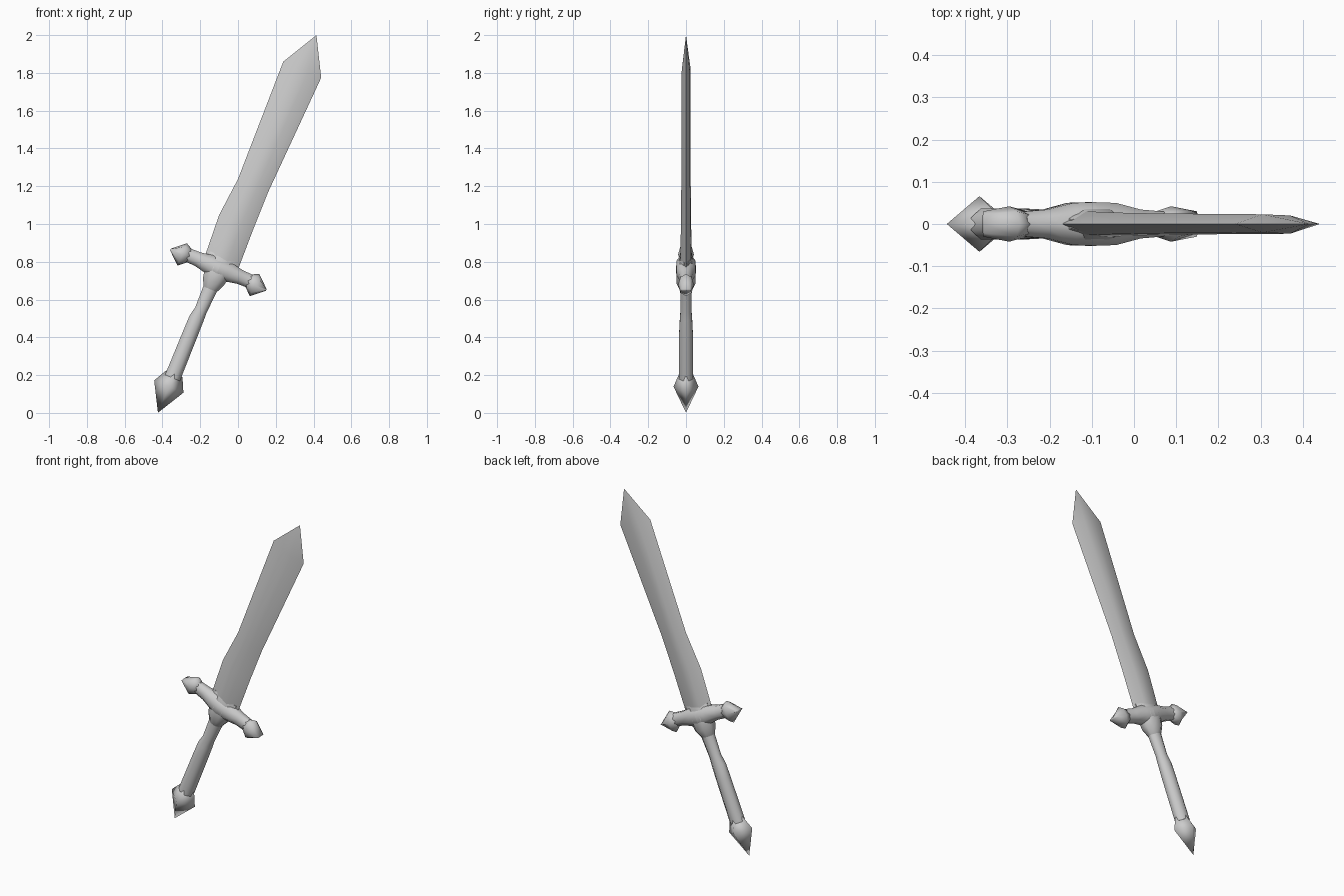
import bpy, bmesh, math
from mathutils import Matrix

cube = bpy.data.objects.get("Cube")
if cube:
    bpy.data.objects.remove(cube, do_unlink=True)

# One steel grey for the whole weapon
steel = bpy.data.materials.new("steel_grey")
steel.use_nodes = True
colour = (0.6, 0.6, 0.6, 1)
steel.diffuse_color = colour
steel.node_tree.nodes["Principled BSDF"].inputs["Base Color"].default_value = colour

# The sword is made upright, then leaned towards +x
LEAN = Matrix.Translation((-0.42, 0, 0.01)) @ Matrix.Rotation(math.radians(22.9), 4, "Y")


def ngon(n, turn=0.0):
    """Unit polygon cross-section."""
    angles = [math.tau * (i + turn) / n for i in range(n)]
    return [(math.cos(a), math.sin(a)) for a in angles]


def loft(name, section, stations, along="z", angle=60):
    """Skin a section through stations of (position, half width, half depth, offset)."""
    bm = bmesh.new()
    rings = []
    for pos, width, depth, offset in stations:
        ring = []
        for a, b in section:
            side = a * width + offset
            co = (side, b * depth, pos) if along == "z" else (pos, b * depth, side)
            ring.append(bm.verts.new(co))
        rings.append(ring)
    n = len(section)
    for low, high in zip(rings, rings[1:]):
        for i in range(n):
            j = (i + 1) % n
            bm.faces.new((low[i], low[j], high[j], high[i]))
    bm.faces.new(rings[0][::-1])
    bm.faces.new(rings[-1])
    bmesh.ops.remove_doubles(bm, verts=bm.verts, dist=0.0005)
    bmesh.ops.recalc_face_normals(bm, faces=bm.faces)
    mesh = bpy.data.meshes.new(name)
    bm.to_mesh(mesh)
    bm.free()
    mesh.materials.append(steel)
    obj = bpy.data.objects.new(name, mesh)
    obj.matrix_world = LEAN
    bpy.context.collection.objects.link(obj)
    bpy.ops.object.select_all(action="DESELECT")
    obj.select_set(True)
    bpy.context.view_layer.objects.active = obj
    bpy.ops.object.shade_smooth_by_angle(angle=math.radians(angle))
    return obj


# Blade: flattened hexagon, waisted above the guard, with a pointed end
blade_section = [(-1, 0), (-0.35, -0.88), (0.3, -1), (1, 0), (0.3, 0.88), (-0.35, 1)]
loft("blade", blade_section, [
    (0.78, 0.07, 0.03, 0),
    (0.87, 0.095, 0.03, 0),
    (1.08, 0.098, 0.027, -0.011),
    (1.295, 0.087, 0.025, -0.004),
    (1.96, 0.109, 0.023, -0.003),
    (2.158, 0, 0, -0.005),
])

# Guard hub joining blade, arms and grip
loft("guard_hub", ngon(8, 0.5), [
    (0.70, 0.042, 0.034, 0),
    (0.745, 0.064, 0.055, 0),
    (0.82, 0.08, 0.055, 0),
    (0.885, 0.085, 0.026, 0),
])

# Guard arms with flared, wedge-ended knobs
for side, sign in (("left", 1), ("right", -1)):
    loft(side + "_guard_arm", ngon(8, 0.5), [
        (sign * 0.0, 0.062, 0.056, 0.815),
        (sign * 0.055, 0.056, 0.054, 0.82),
        (sign * 0.12, 0.042, 0.037, 0.821),
        (sign * 0.18, 0.04, 0.032, 0.821),
    ], along="x")
    loft(side + "_guard_knob", ngon(8), [
        (sign * 0.165, 0.034, 0.03, 0.82),
        (sign * 0.208, 0.064, 0.042, 0.812),
        (sign * 0.275, 0.005, 0.03, 0.812),
    ], along="x", angle=90)

# Grip: two slightly tapered lengths with a step between
loft("grip", ngon(8, 0.5), [
    (0.19, 0.046, 0.04, -0.001),
    (0.45, 0.044, 0.039, -0.005),
    (0.53, 0.043, 0.035, -0.006),
    (0.58, 0.036, 0.031, -0.002),
    (0.74, 0.044, 0.034, 0),
])

# Pommel: four-sided spike
loft("pommel", ngon(4), [
    (-0.01, 0, 0, 0),
    (0.14, 0.084, 0.066, -0.001),
    (0.215, 0.046, 0.036, 0),
], angle=110)
